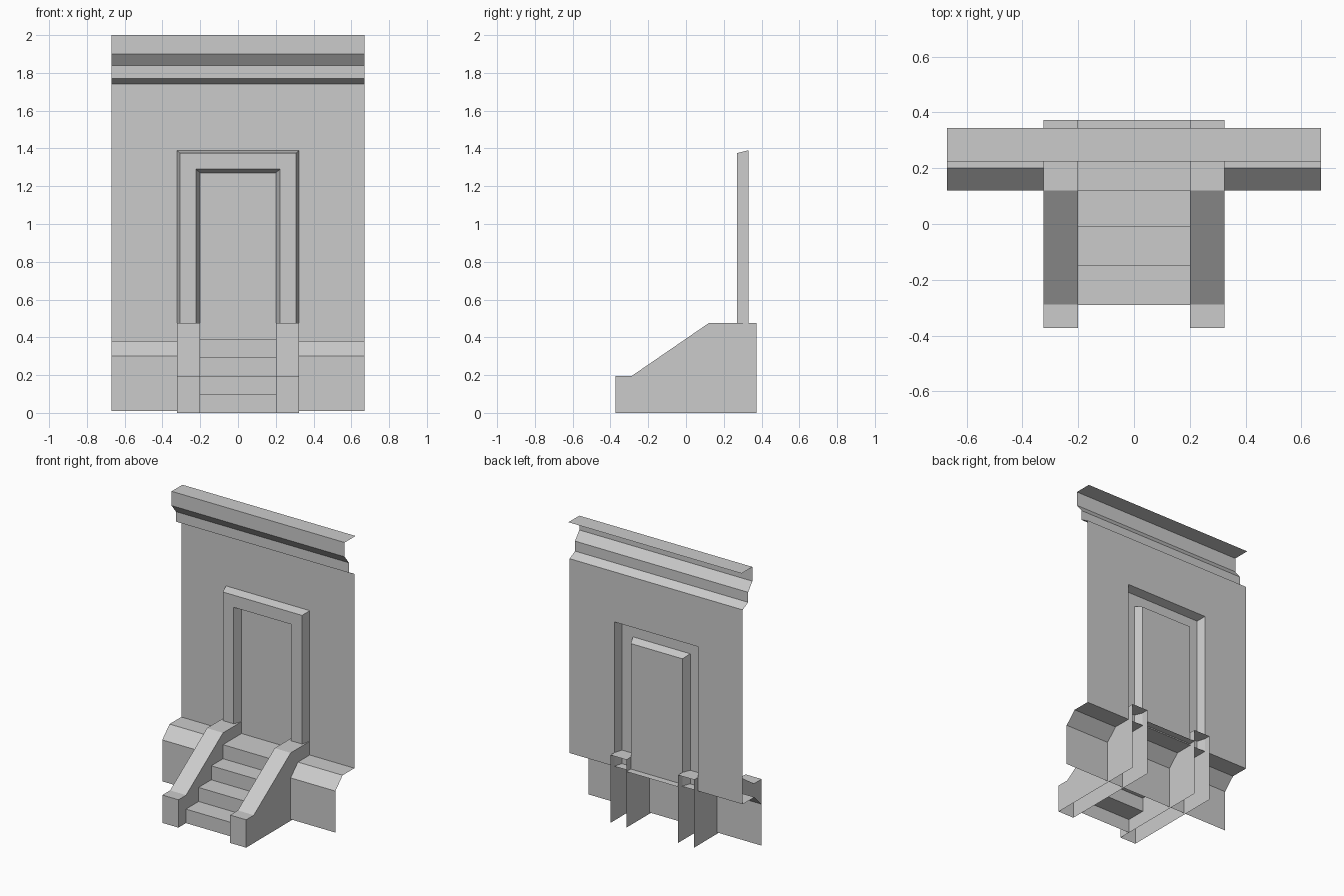
import bpy

cube = bpy.data.objects.get("Cube")
if cube:
    bpy.data.objects.remove(cube, do_unlink=True)

stone = bpy.data.materials.new("grey stone")
stone.use_nodes = True
GREY = (0.6, 0.6, 0.6, 1)
stone.diffuse_color = GREY
stone.node_tree.nodes["Principled BSDF"].inputs["Base Color"].default_value = GREY


def make(name, verts, faces):
    mesh = bpy.data.meshes.new(name)
    mesh.from_pydata(verts, [], faces)
    mesh.materials.append(stone)
    obj = bpy.data.objects.new(name, mesh)
    bpy.context.collection.objects.link(obj)
    return obj


def strip(name, profile, x0, x1, sides=False):
    """Sweep an open (y, z) profile along x, optionally with side panels."""
    n = len(profile)
    verts = [(x, y, z) for x in (x0, x1) for y, z in profile]
    faces = [(i, n + i, n + i + 1, i + 1) for i in range(n - 1)]
    if sides:
        # the side panels reach the ground at the open back
        back = profile[-1][0]
        verts += [(x0, back, 0), (x1, back, 0)]
        faces.append((*range(n), 2 * n))
        faces.append((2 * n + 1, *reversed(range(n, 2 * n))))
    return make(name, verts, faces)


HALF = 0.67      # half width of the wall
WALL = 0.33      # depth of the wall plane
LEDGE = 0.38     # top of the plinth
EAVE = 1.74      # underside of the cornice
BACK = 0.373     # back of the stair
INNER, OUTER = 0.2, 0.324   # stair side walls

# Plinth and cornice
strip("plinth", [(0.12, 0.01), (0.12, 0.30), (0.20, LEDGE), (WALL, LEDGE)], -HALF, HALF)
strip("cornice", [(WALL, EAVE), (0.27, 1.77), (0.27, 1.84), (0.223, 1.90),
                  (0.223, 2), (0.343, 2)], -HALF, HALF)

# Wall panels around the doorway
TOP = 1.39
strip("wall_right", [(WALL, LEDGE), (WALL, TOP)], -HALF, -OUTER)
strip("wall_left", [(WALL, LEDGE), (WALL, TOP)], OUTER, HALF)
strip("wall_upper", [(WALL, TOP), (WALL, EAVE)], -HALF, HALF)

# Door surround: arches from the wall forward, across the face and into the recess
arches = [(OUTER, WALL, TOP), (0.307, 0.27, 1.375),
          (0.222, 0.27, 1.29), (INNER, WALL - 0.005, 1.27)]
verts = []
for w, y, top in arches:
    verts += [(-w, y, LEDGE), (-w, y, top), (w, y, top), (w, y, LEDGE)]
faces = [(4 * r + i, 4 * r + 4 + i, 4 * r + 5 + i, 4 * r + 1 + i)
         for r in range(len(arches) - 1) for i in range(3)]
make("door_frame", verts, faces)
strip("door", [(WALL - 0.005, LEDGE), (WALL - 0.005, 1.27)], -INNER, INNER)

# Steps and landing
steps = []
for i, y in enumerate((-0.29, -0.15, -0.01, 0.12)):
    steps += [(y, 0.098 * i), (y, 0.098 * (i + 1))]
strip("steps", steps + [(BACK, 0.392)], -INNER, INNER)

# Sloping side walls of the stair
side_wall = [(-0.373, 0), (-0.373, 0.195), (-0.288, 0.195), (0.12, 0.475), (BACK, 0.475)]
strip("stair_wall_right", side_wall, -OUTER, -INNER, sides=True)
strip("stair_wall_left", side_wall, INNER, OUTER, sides=True)
